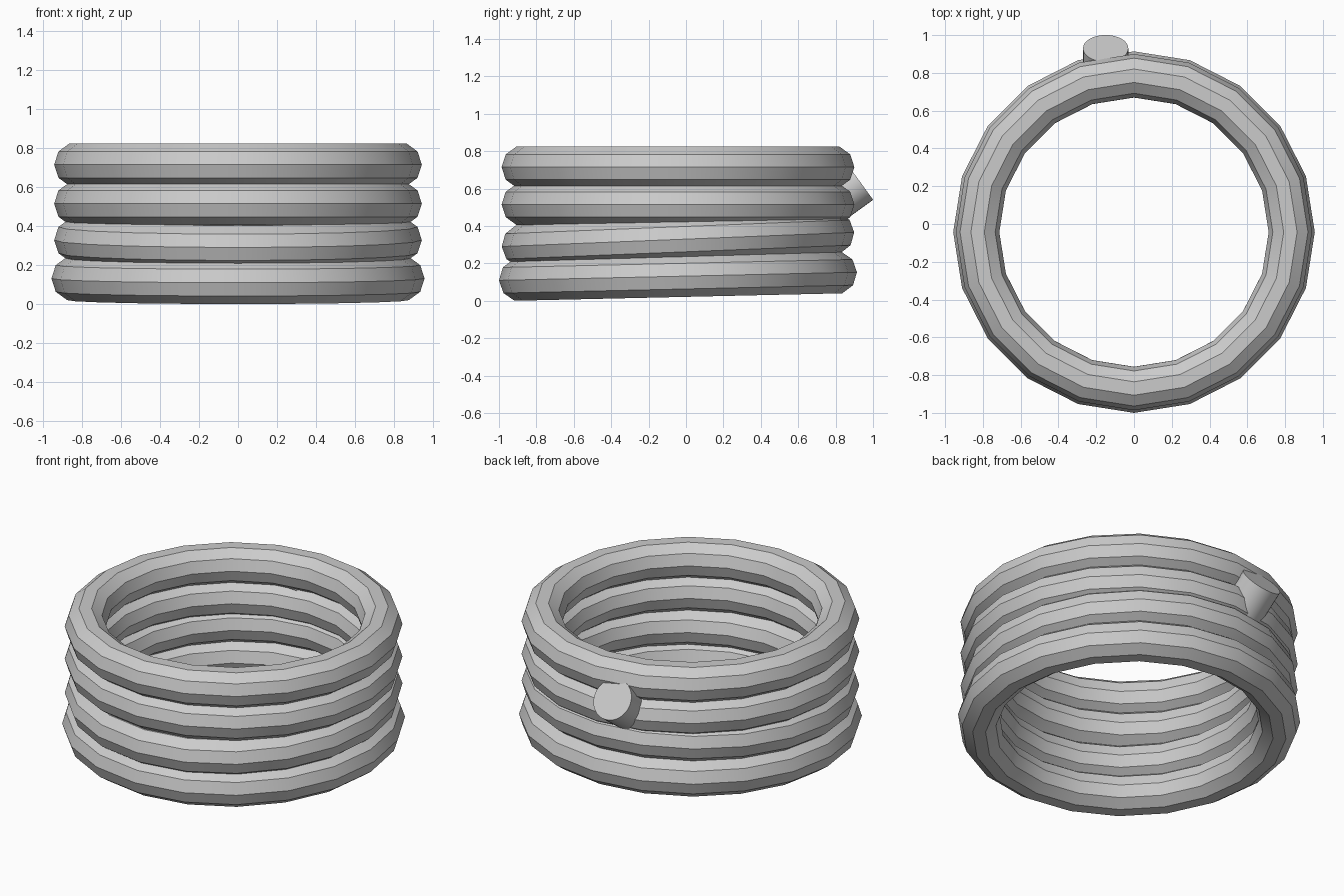
import bpy
from math import radians, cos, sin

if "Cube" in bpy.data.objects:
    bpy.data.objects.remove(bpy.data.objects["Cube"])

CY = -0.043          # coil centre in y
R, TUBE = 0.828, 0.115


def smooth(ob):
    bpy.context.view_layer.objects.active = ob
    ob.select_set(True)
    bpy.ops.object.shade_smooth_by_angle(angle=radians(30))


def ring(name, z, tilt=0.0, scale=1.0):
    bpy.ops.mesh.primitive_torus_add(
        major_segments=20, minor_segments=10,
        major_radius=R * scale, minor_radius=TUBE * scale,
        location=(0, CY, z), rotation=(radians(tilt), 0, 0))
    ob = bpy.context.object
    ob.name = name
    smooth(ob)


# Stacked coil rings, the lower two leaning up toward the back
ring("coil_bottom", 0.131, 1.3, 1.015)
ring("coil_lower_middle", 0.328, 2.3)
ring("coil_upper_middle", 0.515)
ring("coil_top", 0.715)

# Stub end sticking out of the back, pointing up and outward
elev, length = radians(36), 0.19
bpy.ops.mesh.primitive_cylinder_add(
    vertices=32, radius=0.12, depth=length,
    location=(-0.15, 0.93 - cos(elev) * length / 2, 0.637 - sin(elev) * length / 2),
    rotation=(elev - radians(90), 0, 0))
stub = bpy.context.object
stub.name = "coil_end_stub"
smooth(stub)
